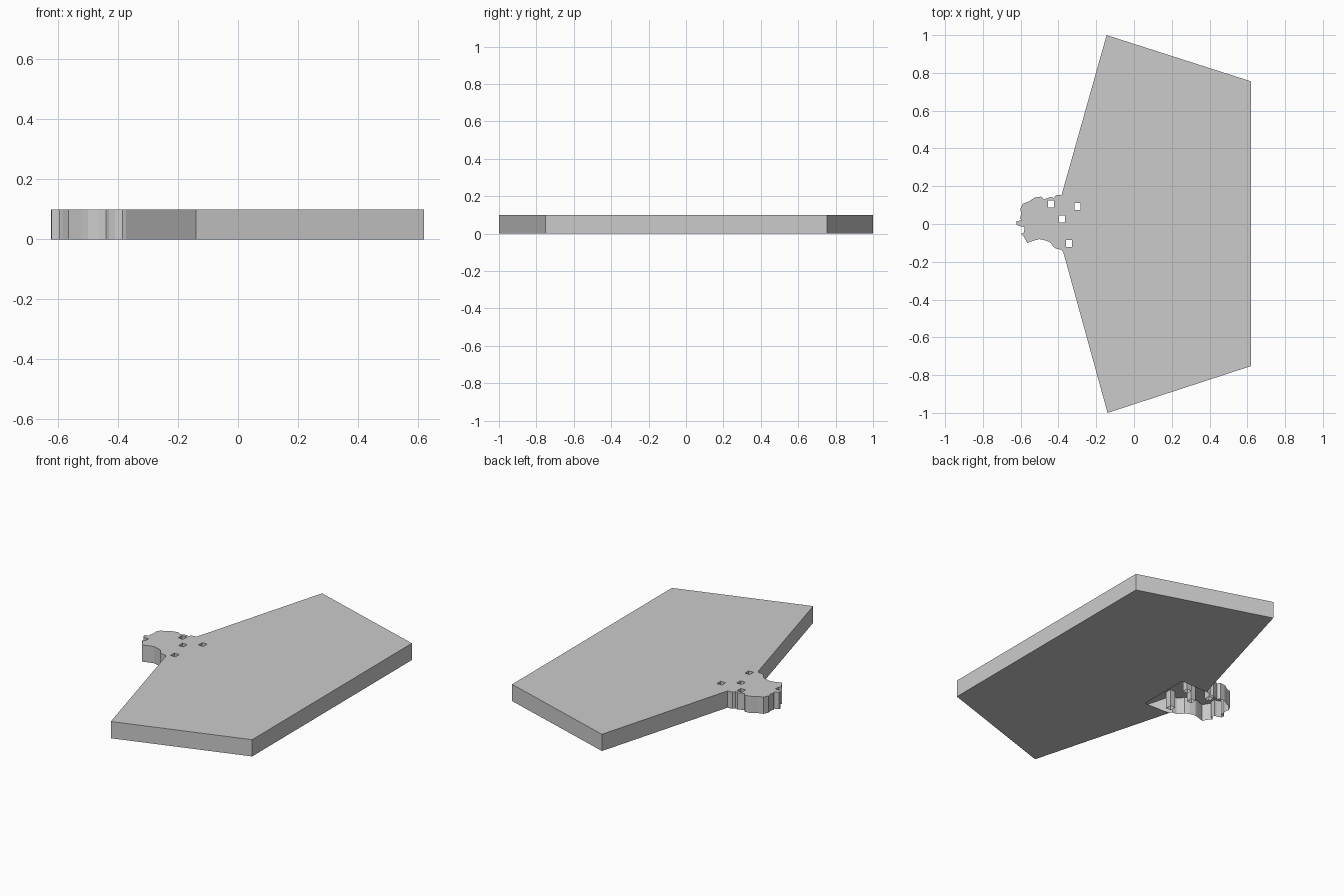
import bpy, bmesh

if "Cube" in bpy.data.objects:
    bpy.data.objects.remove(bpy.data.objects["Cube"])

HEIGHT = 0.1

# Plate corners (counter-clockwise) and the two neck points
right_side = [(0.62, -0.752), (0.62, 0.755)]
tip_back, neck_back = (-0.145, 1.0), (-0.383, 0.155)
tip_front, neck_front = (-0.14, -1.0), (-0.374, -0.15)

# Ragged small lobe, from back neck round to front neck
lobe = [(-0.413, 0.152), (-0.425, 0.138), (-0.44, 0.143), (-0.478, 0.13),
        (-0.49, 0.145), (-0.515, 0.142), (-0.53, 0.138), (-0.555, 0.12),
        (-0.588, 0.108), (-0.602, 0.08), (-0.597, 0.058), (-0.603, 0.03),
        (-0.595, 0.022), (-0.624, 0.012), (-0.622, -0.005), (-0.596, -0.014),
        (-0.58, -0.015), (-0.582, -0.045), (-0.597, -0.052), (-0.585, -0.065),
        (-0.565, -0.1), (-0.52, -0.085), (-0.5, -0.08), (-0.465, -0.088),
        (-0.44, -0.1), (-0.43, -0.118), (-0.41, -0.132), (-0.385, -0.135)]

outline = right_side + [tip_back, neck_back] + lobe + [neck_front, tip_front]

# Square through holes (clockwise, so their walls face inward)
def hole(cx, cy, w=0.016, h=0.018):
    return [(cx - w, cy - h), (cx - w, cy + h), (cx + w, cy + h), (cx + w, cy - h)]

holes = [hole(*c) for c in [(-0.44, 0.106), (-0.298, 0.093),
                            (-0.382, 0.026), (-0.345, -0.103)]]

bm = bmesh.new()
top_edges = []
base = {}

# Vertical walls of the outline and the holes
for loop in [outline] + holes:
    low = [bm.verts.new((x, y, 0)) for x, y in loop]
    high = [bm.verts.new((x, y, HEIGHT)) for x, y in loop]
    base.update(zip(loop, low))
    for i in range(len(loop)):
        j = (i + 1) % len(loop)
        bm.faces.new((low[i], low[j], high[j], high[i]))
        top_edges.append(bm.edges.get((high[i], high[j])))

# Top surface with the holes left open
filled = bmesh.ops.triangle_fill(bm, edges=top_edges, use_beauty=True,
                                 normal=(0, 0, 1))
for f in filled["geom"]:
    if isinstance(f, bmesh.types.BMFace):
        f.normal_update()
        if f.normal.z < 0:
            f.normal_flip()

# Underside, open beneath the lobe and neck
notch = [bm.verts.new((-0.207, y, 0)) for y in (0.158, -0.152)]
under = ([base[p] for p in right_side + [tip_back, neck_back]] + notch
         + [base[neck_front], base[tip_front]])
bm.faces.new(under[::-1])

mesh = bpy.data.meshes.new("plate")
bm.to_mesh(mesh)
bm.free()
plate = bpy.data.objects.new("plate", mesh)
bpy.context.collection.objects.link(plate)
